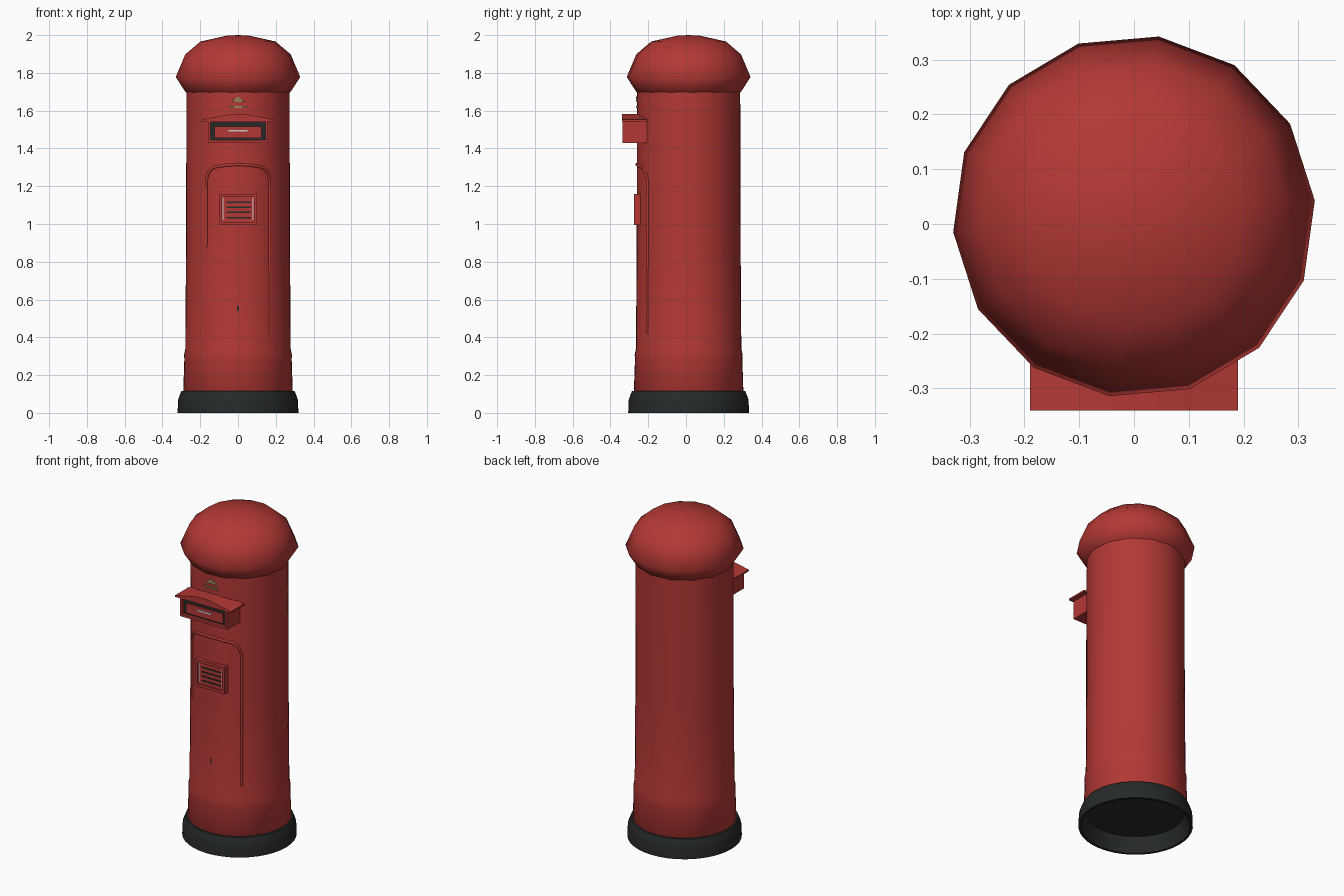
import bpy, bmesh
from math import sin, cos, pi, radians, sqrt

if "Cube" in bpy.data.objects:
    bpy.data.objects.remove(bpy.data.objects["Cube"])

CY = 0.014  # centre of the round parts in y


def material(name, rgb):
    m = bpy.data.materials.new(name)
    m.diffuse_color = (*rgb, 1)
    m.use_nodes = True
    m.node_tree.nodes["Principled BSDF"].inputs["Base Color"].default_value = m.diffuse_color
    return m


RED = material("red_paint", (0.45, 0.04, 0.035))
DARK = material("black_paint", (0.02, 0.023, 0.023))
GOLD = material("gold", (0.35, 0.24, 0.1))
WHITE = material("white_enamel", (0.75, 0.75, 0.75))


def finish(name, bm, mat, smooth=None):
    bmesh.ops.remove_doubles(bm, verts=bm.verts, dist=1e-5)
    bmesh.ops.recalc_face_normals(bm, faces=bm.faces)
    me = bpy.data.meshes.new(name)
    bm.to_mesh(me)
    bm.free()
    ob = bpy.data.objects.new(name, me)
    bpy.context.collection.objects.link(ob)
    me.materials.append(mat)
    if smooth:
        bpy.ops.object.select_all(action='DESELECT')
        ob.select_set(True)
        bpy.context.view_layer.objects.active = ob
        bpy.ops.object.shade_smooth_by_angle(angle=radians(smooth))
    return ob


def lathe(name, profile, sides, mat, phase=0.0, smooth=40):
    bm = bmesh.new()
    rings = []
    for r, z in profile:
        rings.append([bm.verts.new((r * cos(phase + 2 * pi * i / sides),
                                    CY + r * sin(phase + 2 * pi * i / sides), z))
                      for i in range(sides)])
    for a, b in zip(rings, rings[1:]):
        for i in range(sides):
            j = (i + 1) % sides
            bm.faces.new((a[i], a[j], b[j], b[i]))
    return finish(name, bm, mat, smooth)


def box(name, x, y, z, mat):
    bm = bmesh.new()
    bmesh.ops.create_cube(bm, size=1)
    for v in bm.verts:
        for k, (lo, hi) in enumerate((x, y, z)):
            v.co[k] = lo if v.co[k] < 0 else hi
    return finish(name, bm, mat)


def prism(name, outline, y0, y1, mat):
    # x-z outline extruded along y
    bm = bmesh.new()
    f = bm.faces.new([bm.verts.new((x, y0, z)) for x, z in outline])
    ext = bmesh.ops.extrude_face_region(bm, geom=[f])
    for v in ext["geom"]:
        if isinstance(v, bmesh.types.BMVert):
            v.co.y = y1
    return finish(name, bm, mat)


def frame(name, x, y, z, w, mat):
    # rectangular border of width w, joined from four bars
    bars = [box(name, x, y, (z[0], z[0] + w), mat),
            box(name, x, y, (z[1] - w, z[1]), mat),
            box(name, (x[0], x[0] + w), y, (z[0] + w, z[1] - w), mat),
            box(name, (x[1] - w, x[1]), y, (z[0] + w, z[1] - w), mat)]
    bpy.ops.object.select_all(action='DESELECT')
    for b in bars:
        b.select_set(True)
    bpy.context.view_layer.objects.active = bars[0]
    bpy.ops.object.join()


# round body with a slightly wider foot
lathe("body", [(0.275, 0.09), (0.29, 0.11), (0.284, 0.29), (0.286, 0.305),
               (0.279, 0.34), (0.275, 0.9), (0.273, 1.72)], 48, RED)

# black plinth, hollow underneath
lathe("plinth", [(0, 0.09), (0.275, 0.09), (0.305, 0.0), (0.32, 0.0),
                 (0.317, 0.07), (0.31, 0.09), (0.30, 0.115), (0.27, 0.12)],
      40, DARK)

# faceted domed cap
lathe("cap", [(0.265, 1.69), (0.28, 1.70), (0.331, 1.778), (0.28, 1.898),
              (0.20, 1.966), (0.06, 1.997), (0, 2.0)], 14, RED,
      phase=radians(5), smooth=60)

# posting slot: projecting surround, dark recess, flap and plate
frame("slot_surround", (-0.16, 0.16), (-0.335, -0.2), (1.43, 1.555), 0.014, RED)
box("slot_recess", (-0.147, 0.147), (-0.318, -0.2), (1.443, 1.543), DARK)
box("slot_flap", (-0.125, 0.125), (-0.327, -0.31), (1.455, 1.515), RED)
box("slot_plate", (-0.05, 0.05), (-0.33, -0.32), (1.489, 1.498), WHITE)

# shallow gabled hood over the slot
prism("slot_hood", [(-0.19, 1.542), (-0.19, 1.552), (-0.04, 1.582), (0.04, 1.582),
                    (0.19, 1.552), (0.19, 1.542)], -0.34, -0.21, RED)

# gold emblem: plain triangle over a bar
prism("emblem_peak", [(-0.04, 1.645), (0.04, 1.645), (0, 1.675)], -0.266, -0.25, GOLD)
box("emblem_bar", (-0.045, 0.045), (-0.266, -0.25), (1.615, 1.624), GOLD)

# door moulding following the curved body
path = [(-0.168, 0.88), (-0.168, 1.23), (-0.155, 1.275), (-0.13, 1.3), (-0.07, 1.31),
        (0, 1.315), (0.07, 1.31), (0.13, 1.3), (0.155, 1.275), (0.168, 1.23), (0.168, 0.42)]
cu = bpy.data.curves.new("door_moulding", 'CURVE')
cu.dimensions = '3D'
cu.bevel_depth = 0.008
cu.bevel_resolution = 1
cu.use_fill_caps = True
sp = cu.splines.new('POLY')
sp.points.add(len(path) - 1)
for p, (x, z) in zip(sp.points, path):
    p.co = (x, CY - sqrt(0.275 ** 2 - x * x), z, 1)
cu.materials.append(RED)
trim = bpy.data.objects.new("door_moulding", cu)
bpy.context.collection.objects.link(trim)
bpy.ops.object.select_all(action='DESELECT')
trim.select_set(True)
bpy.context.view_layer.objects.active = trim
bpy.ops.object.convert(target='MESH')

# notice holder with ruled lines
box("notice_panel", (-0.095, 0.095), (-0.266, -0.235), (1.0, 1.155), RED)
frame("notice_frame", (-0.1, 0.1), (-0.276, -0.235), (0.995, 1.16), 0.016, RED)
for i, z in enumerate((1.115, 1.088, 1.061, 1.034)):
    box(f"notice_line_{i + 1}", (-0.06, 0.07), (-0.269, -0.26), (z - 0.004, z + 0.004), DARK)
for s in (-1, 1):
    box("notice_edge", (s * 0.079 - 0.003, s * 0.079 + 0.003), (-0.268, -0.26),
        (1.02, 1.14), WHITE)

# keyhole
box("keyhole", (-0.005, 0.005), (-0.266, -0.25), (0.54, 0.565), DARK)
